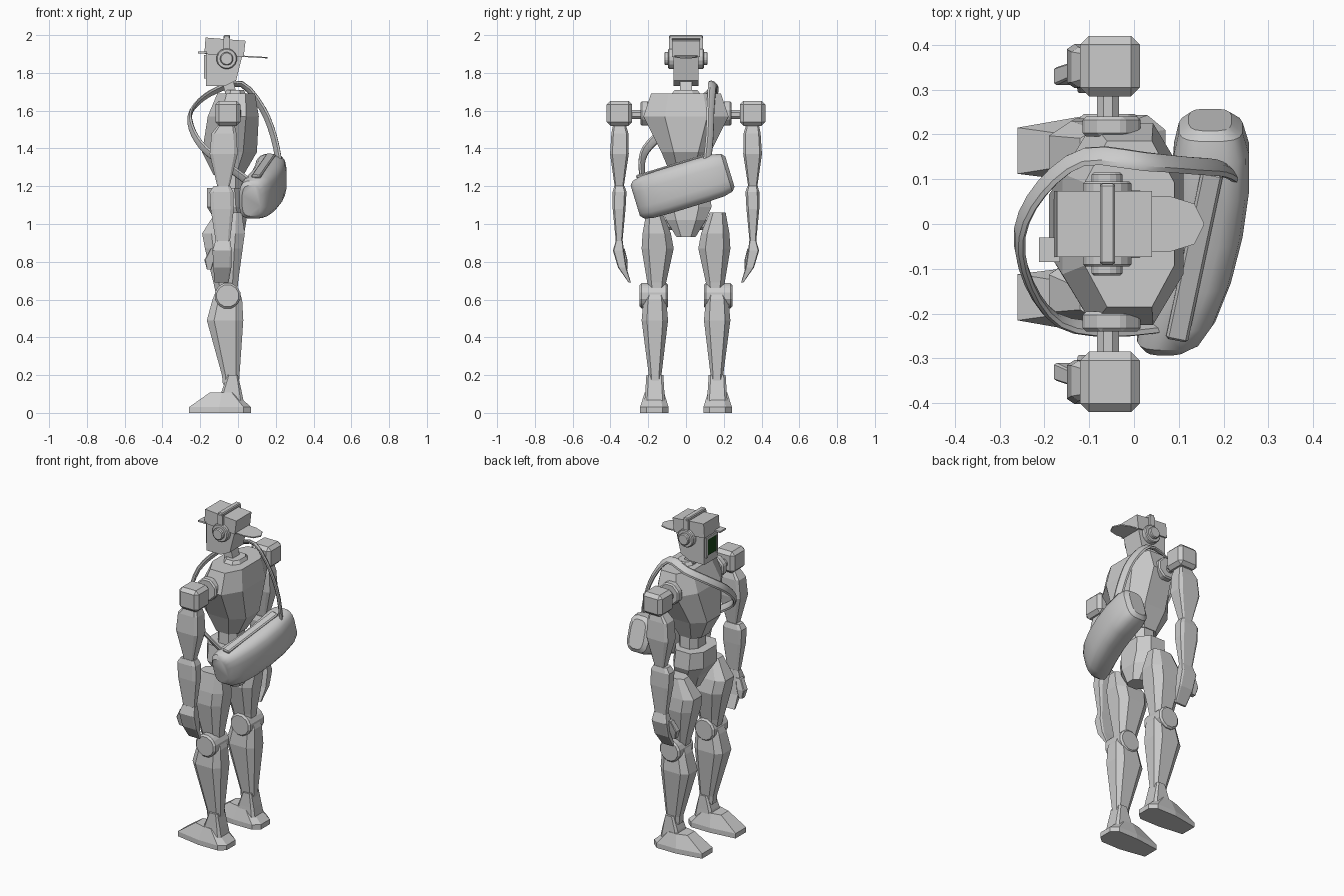
import bpy, bmesh, math
from mathutils import Vector, Matrix

if "Cube" in bpy.data.objects:
    bpy.data.objects.remove(bpy.data.objects["Cube"])


def material(name, rgb):
    m = bpy.data.materials.new(name)
    m.use_nodes = True
    m.diffuse_color = (*rgb, 1)
    m.node_tree.nodes["Principled BSDF"].inputs["Base Color"].default_value = (*rgb, 1)
    return m


GREY = material("plain grey", (0.6, 0.6, 0.6))
GREEN = material("dark green screen", (0.01, 0.06, 0.01))


def finish(name, bm, mat=GREY, bevel=0, smooth=False):
    bmesh.ops.recalc_face_normals(bm, faces=bm.faces)
    me = bpy.data.meshes.new(name)
    bm.to_mesh(me)
    bm.free()
    me.materials.append(mat)
    ob = bpy.data.objects.new(name, me)
    bpy.context.collection.objects.link(ob)
    if bevel:
        mod = ob.modifiers.new("bevel", 'BEVEL')
        mod.width, mod.segments = bevel, 1
    if smooth:
        bpy.ops.object.select_all(action='DESELECT')
        ob.select_set(True)
        bpy.context.view_layer.objects.active = ob
        bpy.ops.object.shade_smooth_by_angle(angle=math.radians(35))
    return ob


def skin(bm, rings, closed=False):
    """Join equal rings of points into a capped tube."""
    loops = [[bm.verts.new(p) for p in r] for r in rings]
    for a, b in zip(loops, loops[1:]):
        n = len(a)
        for i in range(n):
            bm.faces.new((a[i], a[(i + 1) % n], b[(i + 1) % n], b[i]))
    bm.faces.new(loops[0])
    bm.faces.new(loops[-1])


def loft(name, sections, side=1, cut=0.25):
    """Stack chamfered rectangles: (z, x0, x1, y0, y1)."""
    rings = []
    for z, x0, x1, y0, y1 in sections:
        cx, cy = (x1 - x0) * cut, (y1 - y0) * cut
        rings.append([(x, y * side, z) for x, y in (
            (x0 + cx, y0), (x1 - cx, y0), (x1, y0 + cy), (x1, y1 - cy),
            (x1 - cx, y1), (x0 + cx, y1), (x0, y1 - cy), (x0, y0 + cy))])
    bm = bmesh.new()
    skin(bm, rings)
    return finish(name, bm)


def box(name, lo, hi, bevel=0, mat=GREY):
    lo, hi = Vector(lo), Vector(hi)
    bm = bmesh.new()
    bmesh.ops.create_cube(bm, size=1, matrix=Matrix.Translation((lo + hi) / 2)
                          @ Matrix.Diagonal((*(hi - lo), 1)))
    return finish(name, bm, mat, bevel)


def disc(name, x, z, r, y0, y1, sides=8, bevel=0):
    """Cylinder along y."""
    bm = bmesh.new()
    m = (Matrix.Translation((x, (y0 + y1) / 2, z)) @ Matrix.Rotation(math.pi / 2, 4, 'X')
         @ Matrix.Rotation(math.pi / sides, 4, 'Z'))
    bmesh.ops.create_cone(bm, cap_ends=True, segments=sides, radius1=r, radius2=r,
                          depth=abs(y1 - y0), matrix=m)
    return finish(name, bm, GREY, bevel)


def prism(name, outline, y0, y1):
    """Side outline in x and z, pushed along y."""
    bm = bmesh.new()
    skin(bm, [[(x, y, z) for x, z in outline] for y in (y0, y1)])
    return finish(name, bm)


# Head, face screen and backwards cap
prism("head", [(-.17, 1.92), (-.17, 1.73), (-.07, 1.73), (-.01, 1.76), (.03, 1.92)], -.065, .065)
box("face_screen", (-.176, -.045, 1.78), (-.17, .045, 1.88), mat=GREEN)
box("screen_top", (-.18, -.055, 1.88), (-.168, .055, 1.895))
for s in (-1, 1):
    box("screen_edge", (-.18, s * .05 - .006, 1.77), (-.168, s * .05 + .006, 1.89))
prism("cap", [(-.178, 1.90), (.03, 1.885), (.04, 1.97), (-.172, 1.987)], -.074, .074)
bm = bmesh.new()
bill = [(.02, -.062), (.08, -.062), (.135, -.045), (.157, 0), (.135, .045), (.08, .062), (.02, .062)]
skin(bm, [[(x, y, z - .06 * x) for x, y in bill] for z in (1.886, 1.893)])
finish("cap_bill", bm)
box("cap_tab", (-.212, -.085, 1.902), (-.165, -.03, 1.912))

# Headphones
for s in (-1, 1):
    disc("ear_cushion", -.06, 1.875, .055, s * .06, s * .095, 16, .005)
    disc("ear_cap", -.06, 1.875, .035, s * .09, s * .115, 16, .005)
    box("band_side", (-.076, s * .083 - .008, 1.9), (-.042, s * .083 + .008, 1.985))
box("band_top", (-.076, -.09, 1.978), (-.042, .09, 2.0), .005)

# Neck, torso, pelvis
prism("neck", [(-.055, 1.64), (.005, 1.64), (-.03, 1.78), (-.09, 1.78)], -.033, .033)
loft("collar", [(1.67, -.08, .05, -.09, .09), (1.71, -.06, .03, -.06, .06)])
loft("torso", [(1.26, -.13, .03, -.08, .08), (1.38, -.19, .10, -.13, .13),
               (1.57, -.16, .11, -.225, .225), (1.69, -.11, .09, -.185, .185)])
loft("abdomen", [(1.08, -.11, .02, -.08, .08), (1.28, -.11, .02, -.075, .075)])
loft("pelvis", [(.93, -.08, .03, -.05, .05), (1.02, -.12, .045, -.105, .105),
                (1.09, -.165, .04, -.135, .135), (1.19, -.165, .03, -.125, .125)])
disc("hip_axle", -.04, .995, .03, -.12, .12)

for s in (-1, 1):
    # Arm
    disc("shoulder_socket", -.05, 1.585, .07, s * .195, s * .24, 8, .008)
    disc("shoulder_axle", -.058, 1.58, .026, s * .2, s * .3)
    y0, y1 = sorted((s * .285, s * .42))
    box("shoulder_block", (-.12, y0, 1.52), (.013, y1, 1.652), .02)
    loft("upper_arm", [(1.18, -.105, -.05, .332, .375), (1.37, -.15, -.002, .303, .402),
                       (1.48, -.14, -.008, .305, .395), (1.53, -.1, -.02, .32, .385)], s, .12)
    loft("forearm", [(.89, -.115, -.045, .338, .37), (1.08, -.145, -.022, .32, .388),
                     (1.17, -.15, -.025, .315, .388), (1.2, -.13, -.04, .325, .38)], s, .15)
    loft("hand", [(.69, -.125, -.05, .292, .304), (.77, -.13, -.035, .315, .36),
                  (.86, -.135, -.033, .328, .387), (.91, -.12, -.04, .335, .372)], s, .1)
    loft("thumb", [(.76, -.165, -.14, .31, .34), (.81, -.178, -.125, .31, .35),
                   (.87, -.145, -.11, .325, .36)], s, .1)
    # Leg
    loft("thigh", [(.62, -.115, -.005, .115, .19), (.69, -.13, 0, .105, .205),
                   (.87, -.175, .025, .065, .235), (.95, -.19, .036, .08, .23),
                   (1.06, -.12, .02, .125, .21)], s, .22)
    disc("knee", -.055, .62, .07, s * .095, s * .245, 12, .01)
    loft("shin", [(.15, -.08, .005, .13, .195), (.2, -.085, .008, .13, .197),
                  (.49, -.165, .028, .095, .235), (.6, -.135, .022, .105, .225),
                  (.66, -.11, .0, .12, .2)], s, .2)
    loft("ankle", [(.06, -.1, .03, .11, .22), (.12, -.085, .018, .115, .215),
                   (.2, -.055, .0, .12, .21)], s, .12)
    # Foot: outline drawn in at the toe, heel and instep
    sole = [(-.26, .112), (-.26, .215), (-.1, .243), (.03, .243), (.07, .21),
            (.07, .125), (.03, .092), (-.1, .092)]
    rings = [[(x, y * s, 0) for x, y in sole], [(x, y * s, .03) for x, y in sole],
             [(-.075 + (x + .075) * .4, (.167 + (y - .167) * .68) * s, .108) for x, y in sole]]
    bm = bmesh.new()
    skin(bm, rings)
    finish("foot", bm)

# Shoulder bag: rounded sections along a bowed, tilted path
bm = bmesh.new()
rings = []
tilt = Matrix.Translation((0, -.018, 1.2)) @ Matrix.Rotation(math.radians(17), 4, 'X')
for t in (-1, -.93, -.75, -.4, 0, .4, .75, .93, 1):
    full = max(1 - abs(t) ** 6, 0) ** .5 * .45 + .55
    x = .155 + .05 * t - .035 * t * t
    w, h = .088 * full, .12 * (.35 + .65 * full)
    ring = []
    for i in range(16):
        a = math.tau * (i + .5) / 16
        c, d = math.cos(a), math.sin(a)
        ring.append(tilt @ Vector((x + w * math.copysign(abs(c) ** .6, c), .262 * t,
                                   h * math.copysign(abs(d) ** .6, d))))
    rings.append(ring)
skin(bm, rings)
finish("shoulder_bag", bm, smooth=True)

# Raised flap rim along the top of the bag
bm = bmesh.new()
bmesh.ops.create_cube(bm, size=1, matrix=tilt @ Matrix.Translation((.135, -.02, .118))
                      @ Matrix.Rotation(-.2, 4, 'Z') @ Matrix.Diagonal((.05, .4, .02, 1)))
finish("bag_flap", bm, bevel=.006)

# Strap: flat ribbon swept over the left shoulder and round the chest
path = [Vector(p) for p in (
    (.22, .11, 1.31), (.19, .125, 1.46), (.13, .13, 1.61), (.02, .14, 1.74), (-.11, .15, 1.71),
    (-.205, .08, 1.65), (-.255, -.02, 1.575), (-.235, -.13, 1.48), (-.17, -.215, 1.39),
    (-.06, -.235, 1.31), (.06, -.225, 1.22))]
pts = []
for i in range(len(path) - 1):
    a, b, c, d = (path[min(max(i + k, 0), len(path) - 1)] for k in (-1, 0, 1, 2))
    for u in (0, 1 / 3, 2 / 3):
        pts.append(b + (c - a) * u / 2 + (2 * a - 5 * b + 4 * c - d) * u * u / 2
                   + (3 * b - a - 3 * c + d) * u ** 3 / 2)
pts.append(path[-1])
core = Vector((-.03, -.04, 1.47))
rings = []
for i, p in enumerate(pts):
    tan = (pts[min(i + 1, len(pts) - 1)] - pts[max(i - 1, 0)]).normalized()
    out = p - core
    out = (out - tan * out.dot(tan)).normalized()
    wide = tan.cross(out)
    rings.append([p + wide * .026 * math.cos(k * math.tau / 8) + out * .011 * math.sin(k * math.tau / 8)
                  for k in range(8)])
bm = bmesh.new()
skin(bm, rings)
finish("bag_strap", bm, smooth=True)
